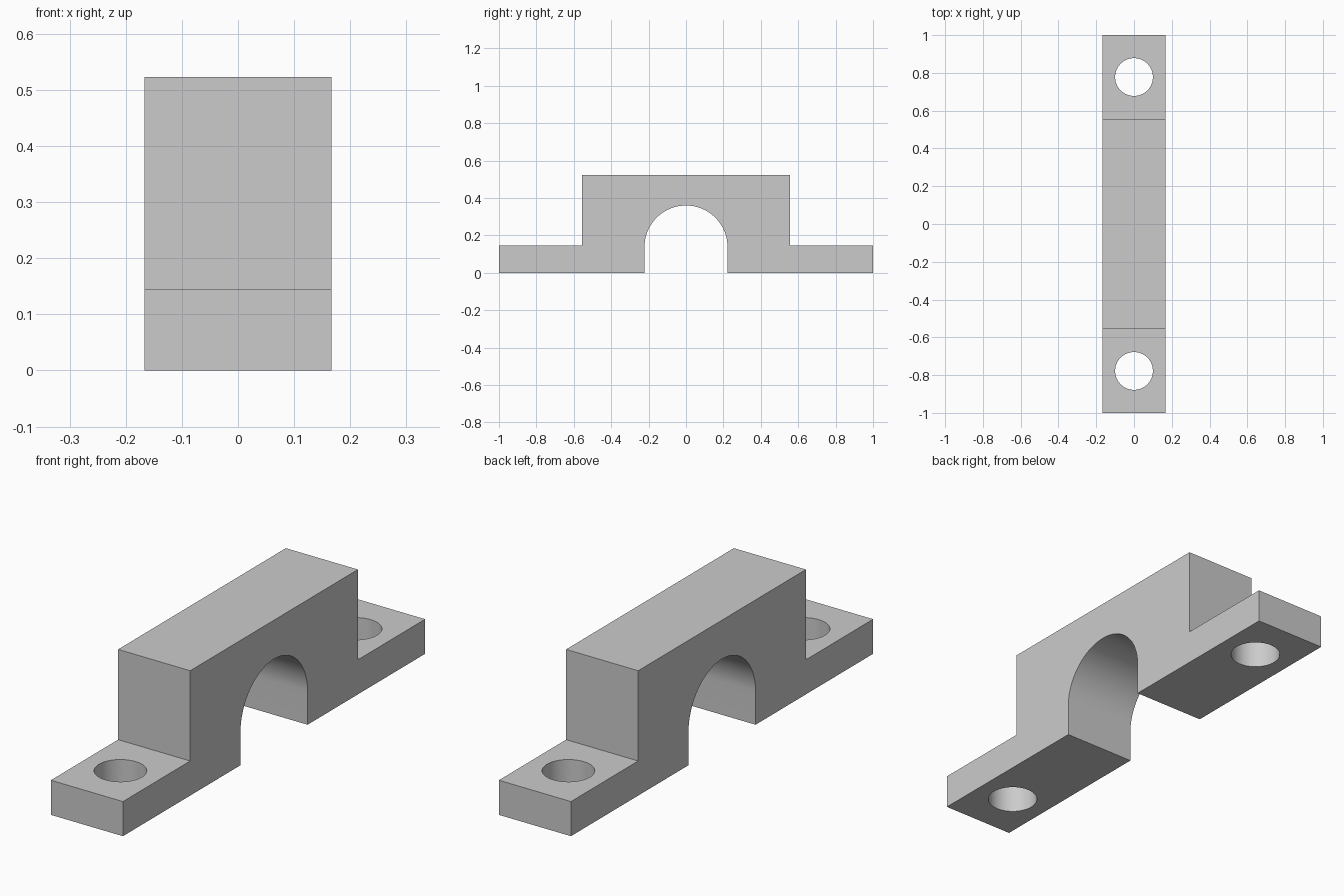
import bpy, bmesh, math

cube = bpy.data.objects.get("Cube")
if cube:
    bpy.data.objects.remove(cube, do_unlink=True)

HALF_WIDTH = 0.167
STEP_Y, FOOT_Z, TOP_Z = 0.555, 0.145, 0.523
ARCH_R, ARCH_Z = 0.222, 0.138
HOLE_R, HOLE_Y = 0.1, 0.778

grey = bpy.data.materials.new("plain grey")
grey.use_nodes = True
colour = (0.6, 0.6, 0.6, 1)
grey.diffuse_color = colour
grey.node_tree.nodes["Principled BSDF"].inputs["Base Color"].default_value = colour

# Side profile: stepped outline, then the arched opening
half = [(1, 0), (1, FOOT_Z), (STEP_Y, FOOT_Z), (STEP_Y, TOP_Z)]
profile = half + [(-y, z) for y, z in reversed(half)]
profile.append((-ARCH_R, 0))
STEPS = 48
for i in range(STEPS + 1):
    a = math.pi * (1 - i / STEPS)
    profile.append((ARCH_R * math.cos(a), ARCH_Z + ARCH_R * math.sin(a)))
profile.append((ARCH_R, 0))

# Clamp body: profile extruded across the width
bm = bmesh.new()
face = bm.faces.new([bm.verts.new((-HALF_WIDTH, y, z)) for y, z in profile])
result = bmesh.ops.extrude_face_region(bm, geom=[face])
moved = [v for v in result["geom"] if isinstance(v, bmesh.types.BMVert)]
bmesh.ops.translate(bm, verts=moved, vec=(2 * HALF_WIDTH, 0, 0))
bmesh.ops.recalc_face_normals(bm, faces=bm.faces)
mesh = bpy.data.meshes.new("saddle_clamp")
bm.to_mesh(mesh)
bm.free()
clamp = bpy.data.objects.new("saddle_clamp", mesh)
bpy.context.collection.objects.link(clamp)
mesh.materials.append(grey)

# Bolt holes through both feet
for name, side in (("front", -1), ("back", 1)):
    bpy.ops.mesh.primitive_cylinder_add(vertices=64, radius=HOLE_R, depth=0.5,
                                        location=(0, side * HOLE_Y, FOOT_Z / 2))
    cutter = bpy.context.object
    cutter.name = name + "_hole_cutter"
    cutter.data.materials.append(grey)
    cutter.hide_render = True
    cutter.hide_set(True)
    cutter.display_type = 'WIRE'
    cut = clamp.modifiers.new(name + "_bolt_hole", 'BOOLEAN')
    cut.operation = 'DIFFERENCE'
    cut.solver = 'EXACT'
    cut.object = cutter

# Apply the cuts, remove the cutters and smooth the curved walls
bpy.ops.object.select_all(action='DESELECT')
clamp.select_set(True)
bpy.context.view_layer.objects.active = clamp
for modifier in list(clamp.modifiers):
    cutter = modifier.object
    bpy.ops.object.modifier_apply(modifier=modifier.name)
    bpy.data.objects.remove(cutter, do_unlink=True)
bpy.ops.object.shade_smooth_by_angle(angle=math.radians(30))
